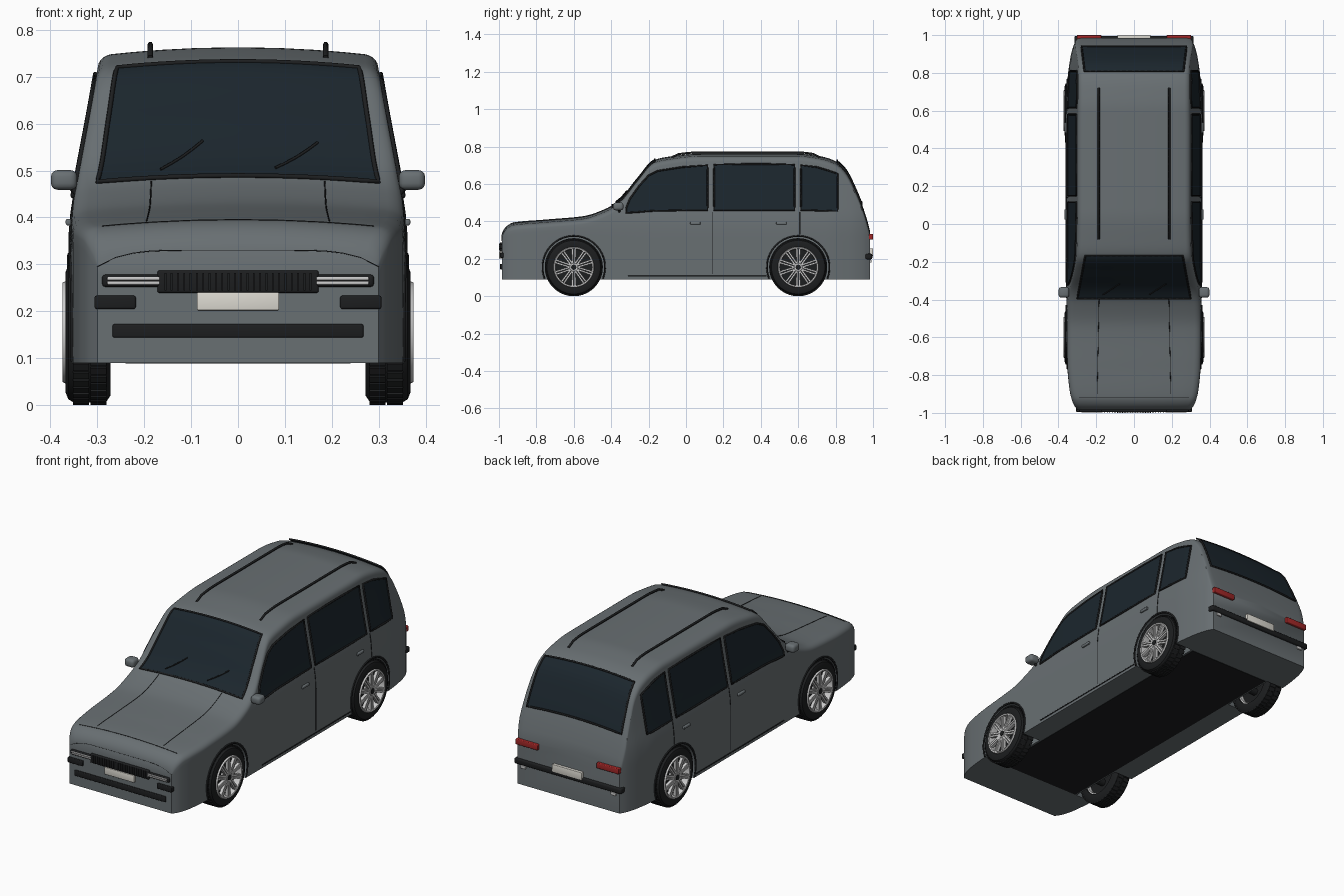
import bpy, bmesh
from math import pi, sin, cos, sqrt
from mathutils import Matrix, Vector

if "Cube" in bpy.data.objects:
    bpy.data.objects.remove(bpy.data.objects["Cube"])

def material(name, col):
    m = bpy.data.materials.new(name)
    m.diffuse_color = (*col, 1)
    m.use_nodes = True
    m.node_tree.nodes["Principled BSDF"].inputs["Base Color"].default_value = m.diffuse_color
    return m
PAINT = material("paint", (0.14, 0.16, 0.17))
GLASS = material("glass", (0.011, 0.019, 0.026))
BLACK = material("black", (0.012, 0.013, 0.014))
SILVER = material("silver", (0.6, 0.61, 0.61))
PLATE = material("plate", (0.72, 0.7, 0.64))
RED = material("red", (0.35, 0.02, 0.02))

def finish(bm, name, mat, smooth=True):
    bmesh.ops.recalc_face_normals(bm, faces=bm.faces)
    me = bpy.data.meshes.new(name)
    bm.to_mesh(me)
    bm.free()
    ob = bpy.data.objects.new(name, me)
    bpy.context.collection.objects.link(ob)
    me.materials.append(mat)
    if smooth:
        activate(ob)
        bpy.ops.object.shade_smooth_by_angle(angle=0.6)
    return ob

def activate(ob):
    bpy.ops.object.select_all(action='DESELECT')
    ob.select_set(True)
    bpy.context.view_layer.objects.active = ob

def curve(keys):
    """Smooth monotone interpolation through key points."""
    d = [(b[1]-a[1])/(b[0]-a[0]) for a, b in zip(keys, keys[1:])]
    m = [d[0]] + [2*a*b/(a+b) if a*b > 0 else 0 for a, b in zip(d, d[1:])] + [d[-1]]
    def f(x):
        x = min(max(x, keys[0][0]), keys[-1][0])
        i = max(k for k in range(len(d)) if keys[k][0] <= x)
        h = keys[i+1][0] - keys[i][0]
        t = (x - keys[i][0]) / h
        return ((1+2*t)*(1-t)**2*keys[i][1] + t*(1-t)**2*h*m[i]
                + t*t*(3-2*t)*keys[i+1][1] + t*t*(t-1)*h*m[i+1])
    return f

# Body surface functions: roofline, plan width, side taper
roof = curve([(-.985, .335), (-.965, .37), (-.92, .395), (-.75, .41), (-.55, .428), (-.42, .472),
              (-.355, .515), (-.26, .63), (-.17, .728), (-.1, .745), (.07, .763), (.6, .763),
              (.72, .748), (.8, .722), (.85, .68), (.92, .545), (.965, .42), (.985, .345)])
plan = curve([(-.985, .30), (-.95, .322), (-.88, .341), (-.75, .353), (-.5, .358), (0, .36),
              (.5, .36), (.75, .353), (.88, .337), (.95, .318), (.985, .30)])
taper = curve([(0, 1), (.34, 1), (.42, .985), (.48, .953), (.745, .82), (.8, .8)])
CROWN, R, Z0 = .018, .025, .09

def half(y, z):
    return plan(y) * taper(z)

def top(x, y):
    u = min(abs(x) / half(y, roof(y)-CROWN-R), 1)
    k = max(0, (u-.9)/.1)
    return roof(y) - CROWN*u*u - R*(1-sqrt(max(0, 1-k*k)))

# Body shell lofted along the length
def section(y):
    ze = roof(y) - CROWN - R
    pts = [(half(y, z), z) for z in (Z0 + (ze-Z0)*i/14 for i in range(15))]
    w = half(y, ze)
    for u in (.995, .98, .96, .93, .9, .75, .55, .3, 0):
        pts.append((u*w, top(u*w, y)))
    return pts + [(-x, z) for x, z in reversed(pts[:-1])]

bm = bmesh.new()
N = 110
rings = []
for i in range(N+1):
    y = -.985*cos(pi*i/N)*.35 + (-.985+1.97*i/N)*.65
    rings.append([bm.verts.new((x, y, z)) for x, z in section(y)])
for a, b in zip(rings, rings[1:]):
    for k in range(len(a)):
        j = (k+1) % len(a)
        bm.faces.new((a[k], a[j], b[j], b[k]))
bm.faces.new(rings[0])
bm.faces.new(rings[-1])
body = finish(bm, "body", PAINT, False)

# Wheel wells cut from the body
WY, WR = .6, .155
bm = bmesh.new()
for s in (-1, 1):
    for y in (-WY, WY):
        bmesh.ops.create_cone(bm, cap_ends=True, segments=64, radius1=.166, radius2=.166, depth=.3,
                              matrix=Matrix.Translation((s*.4, y, WR)) @ Matrix.Rotation(pi/2, 4, 'Y'))
cutter = finish(bm, "well_cutter", BLACK, False)
cutter.hide_render = True
mod = body.modifiers.new("wells", 'BOOLEAN')
mod.operation, mod.solver, mod.object = 'DIFFERENCE', 'EXACT', cutter
activate(body)
bpy.ops.object.modifier_apply(modifier="wells")
bpy.data.objects.remove(cutter)
activate(body)
bpy.ops.object.shade_smooth_by_angle(angle=0.6)

def tube(name, pts, r, mat=BLACK, closed=False):
    cu = bpy.data.curves.new(name, 'CURVE')
    cu.dimensions, cu.bevel_depth, cu.bevel_resolution, cu.use_fill_caps = '3D', r, 1, True
    sp = cu.splines.new('POLY')
    sp.points.add(len(pts)-1)
    for p, q in zip(sp.points, pts):
        p.co = (*q, 1)
    sp.use_cyclic_u = closed
    cu.materials.append(mat)
    ob = bpy.data.objects.new(name, cu)
    bpy.context.collection.objects.link(ob)
    activate(ob)
    bpy.ops.object.convert(target='MESH')

def panel(name, grid):
    bm = bmesh.new()
    v = [[bm.verts.new(p) for p in row] for row in grid]
    for a, b in zip(v, v[1:]):
        for k in range(len(a)-1):
            bm.faces.new((a[k], a[k+1], b[k+1], b[k]))
    finish(bm, name, GLASS)
    edge = grid[0] + [r[-1] for r in grid[1:-1]] + grid[-1][::-1] + [r[0] for r in grid[-2:0:-1]]
    tube(name+"_trim", edge, .005, closed=True)

def box(name, c, size, mat, bevel=.004):
    bm = bmesh.new()
    bmesh.ops.create_cube(bm, size=1, matrix=Matrix.Translation(c) @ Matrix.Diagonal((*size, 1)))
    if bevel:
        bmesh.ops.bevel(bm, geom=bm.edges[:], offset=bevel, segments=3, profile=.5, affect='EDGES')
    return finish(bm, name, mat)

# Windscreen and rear window
def screen(name, y0, y1, w0, w1, off, n=18):
    grid = []
    for i in range(n+1):
        y, w = y0+(y1-y0)*i/n, w0+(w1-w0)*i/n
        xs = [w*(j/8-1) for j in range(17)]
        grid.append([(x, y, top(x, y)+off) for x in xs])
    panel(name, grid)
screen("windscreen", -.395, -.168, .30, .258, .004)
screen("rear_window", .808, .94, .262, .278, .009)

# Side windows, given as (y, low z, high z) columns
WINDOWS = {"front_window": [(-.32, .445, .47), (-.3, .447, .52), (-.25, .45, .59), (-.2, .455, .645),
                            (-.15, .457, .67), (-.02, .459, .69), (.115, .46, .70)],
           "middle_window": [(.15, .46, .703), (.3, .46, .706), (.45, .46, .706), (.58, .46, .703)],
           "rear_quarter_window": [(.615, .46, .70), (.7, .458, .69), (.76, .456, .672), (.81, .455, .655)]}
def on_side(s, y, z, off=0):
    return (s*(half(y, z)+off), y, z)

for s in (-1, 1):
    for name, cols in WINDOWS.items():
        panel(name, [[on_side(s, y, a+(b-a)*k/8, .003) for k in range(9)] for y, a, b in cols])
    # Door seams, sill line, handles
    for y, a in ((.14, .12), (.61, .33)):
        tube("door_seam", [on_side(s, y, a+(.45-a)*k/8) for k in range(9)], .002)
    tube("sill_line", [on_side(s, -.31+.74*k/8, .107) for k in range(9)], .003)
    for y in (.05, .51):
        box("door_handle", on_side(s, y, .39, .003), (.014, .055, .014), PAINT)
    # Arch lips
    for y in (-WY, WY):
        arc = [(y+.167*cos(t), WR+.167*sin(t)) for t in (pi*(k/24*1.24-.12) for k in range(25))]
        tube("arch_lip", [on_side(s, a, b) for a, b in arc], .005)
    # Roof rail with feet sunk into the roof
    ys = [-.08+.8*k/20 for k in range(21)]
    tube("roof_rail", [(s*.187, y, top(.187, y)+(.013 if 0 < k < 20 else 0)) for k, y in enumerate(ys)], .006)
    # Door mirror
    box("mirror", (s*.371, -.362, .48), (.056, .055, .042), PAINT, .014)
    tube("mirror_bracket", [(s*.338, -.355, .445), (s*.36, -.36, .47)], .007)
    # Bonnet crease and wiper
    tube("bonnet_crease", [(s*(.185+.01*k/10), y, top(.19, y)) for k, y in
                           enumerate([-.4-.05*k for k in range(11)])], .0015)
    x0 = -.165 if s < 0 else .08
    wy = [-.375+.058*k/4 for k in range(5)]
    tube("wiper", [(x0+.09*k/4, y, top(x0+.09*k/4, y)+.008) for k, y in enumerate(wy)], .003)
    # Front and rear lamps
    box("headlight_housing", (s*.225, -.983, .265), (.13, .026, .026), BLACK, .007)
    for z in (.2605, .2695):
        box("headlight", (s*.223, -.988, z), (.112, .022, .007), SILVER, .002)
    box("fog_recess", (s*.262, -.98, .219), (.088, .03, .028), BLACK)
    box("tail_light", (s*.238, .985, .318), (.13, .03, .03), RED)
    box("reflector", (s*.265, .985, .187), (.03, .014, .016), SILVER, .003)

# Front and rear fittings
tube("bonnet_seam", [(-.29+.58*k/16, -.92, top(-.29+.58*k/16, -.92)) for k in range(17)], .0015)
tube("nose_seam", [(-.30+.60*k/16, -.984, .33-.035*abs(k/8-1)**6) for k in range(17)], .0015)
box("grille", (0, -.983, .263), (.344, .026, .048), BLACK, .005)
for k in range(24):
    box("grille_rib", (-.155+.31*k/23, -.994, .263), (.004, .012, .038), BLACK, 0)
box("front_plate", (0, -.99, .221), (.175, .018, .038), PLATE, .002)
box("lower_intake", (0, -.98, .158), (.535, .028, .029), BLACK)
box("rear_bumper_strip", (0, .976, .212), (.63, .04, .03), BLACK, .008)
box("rear_plate", (0, .99, .235), (.175, .02, .04), PLATE, .002)
box("floor", (0, 0, .094), (.48, 1.5, .012), BLACK, 0)

# Wheels
def lathe(name, prof, s, y, mat, n=56):
    bm = bmesh.new()
    rows = [[bm.verts.new((s*x, y+r*cos(2*pi*k/n), WR+r*sin(2*pi*k/n))) for k in range(n)] for x, r in prof]
    for a, b in zip(rows, rows[1:] + rows[:1]):
        for k in range(n):
            j = (k+1) % n
            bm.faces.new((a[k], a[j], b[j], b[k]))
    return finish(bm, name, mat)

def radial(name, s, y, mat, items):
    """Boxes placed round the axle: (angle, x, radius, size, tilt)."""
    bm = bmesh.new()
    for ang, x, r, size, tilt in items:
        bmesh.ops.create_cube(bm, size=1, matrix=Matrix.Translation((s*x, y, WR)) @ Matrix.Rotation(ang, 4, 'X')
                              @ Matrix.Translation((0, 0, r)) @ Matrix.Rotation(tilt, 4, 'X')
                              @ Matrix.Diagonal((*size, 1)))
    finish(bm, name, mat, False)

for s in (-1, 1):
    for y in (-WY, WY):
        lathe("tyre", [(.272, .108), (.272, .135), (.282, .150), (.35, .150), (.362, .143), (.368, .128),
                       (.366, .108)], s, y, BLACK)
        radial("tread", s, y, BLACK, [(2*pi*(k+.5*j)/44, (.298, .335)[j], .1515, (.034, .016, .007), 0)
                                      for k in range(44) for j in (0, 1)])
        lathe("rim", [(.28, .100), (.28, .109), (.368, .109), (.374, .106), (.372, .099), (.36, .097)], s, y, SILVER)
        lathe("brake_disc", [(.30, .002), (.30, .1), (.335, .1), (.335, .002)], s, y, BLACK)
        radial("spokes", s, y, SILVER, [(2*pi*k/10+j*.1, .361, .062, (.016, .009, .08), -j*.08)
                                        for k in range(10) for j in (-1, 1)])
        lathe("hub", [(.33, .002), (.33, .026), (.366, .026), (.37, .021), (.37, .002)], s, y, SILVER)
        lathe("hub_cap", [(.36, .001), (.36, .014), (.373, .014), (.374, .001)], s, y, BLACK, 24)

# Axles joining the wheels
for y in (-WY, WY):
    tube("axle", [(-.3, y, WR-.04), (.3, y, WR-.04)], .02)
